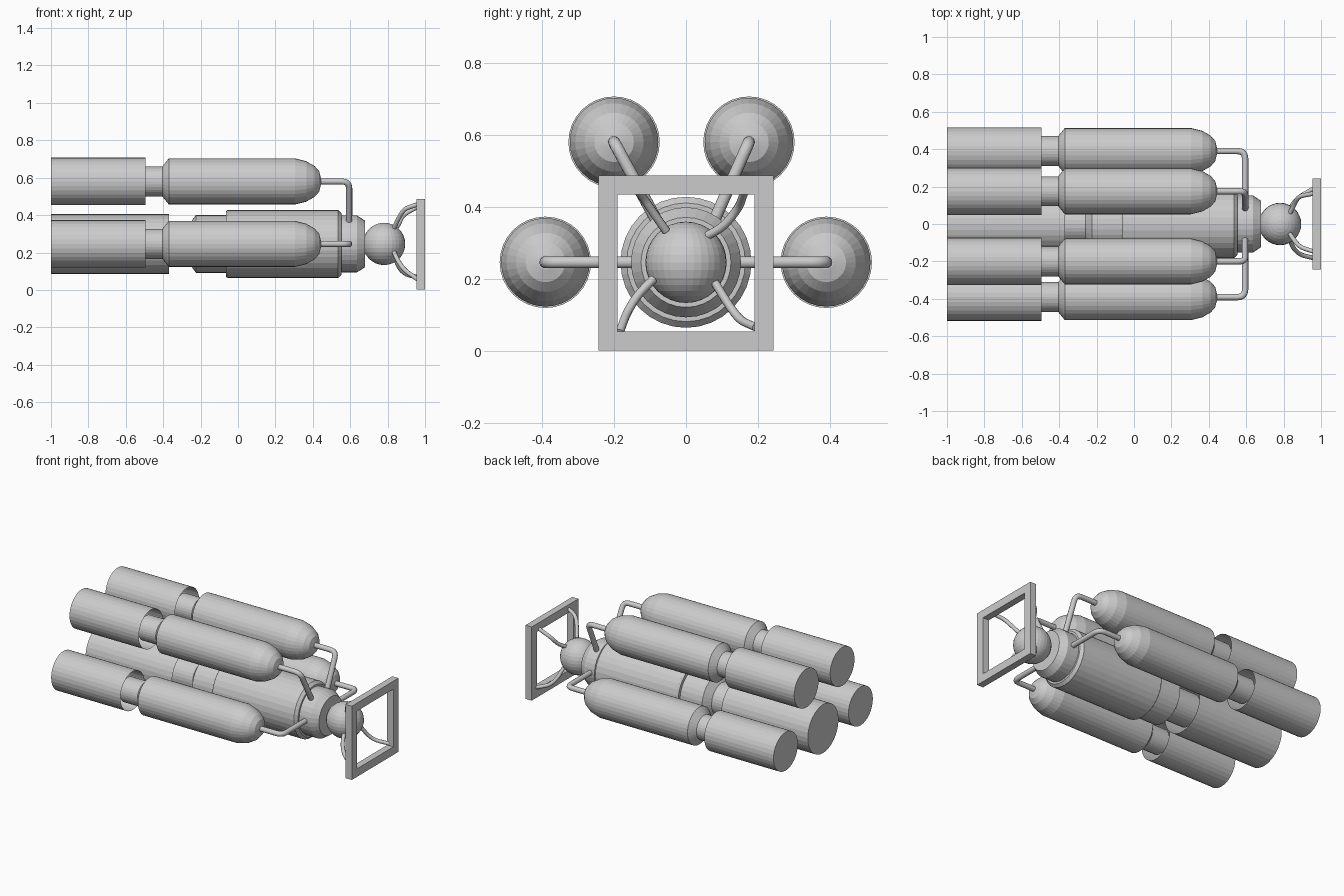
import bpy, bmesh, math
from mathutils import Vector, Matrix

if "Cube" in bpy.data.objects:
    bpy.data.objects.remove(bpy.data.objects["Cube"])

CZ = 0.246  # height of the central axis


def add_object(name, bm, recalc=True):
    if recalc:
        bmesh.ops.recalc_face_normals(bm, faces=bm.faces)
    me = bpy.data.meshes.new(name)
    bm.to_mesh(me)
    bm.free()
    ob = bpy.data.objects.new(name, me)
    bpy.context.collection.objects.link(ob)
    return ob


def lathe(name, profile, y, z, cap_start=True, cap_end=True, n=32):
    """Revolve (x, radius) pairs around an axis along x."""
    bm = bmesh.new()
    rings = []
    for x, r in profile:
        rings.append([bm.verts.new((x, y + r * math.cos(2 * math.pi * i / n),
                                    z + r * math.sin(2 * math.pi * i / n))) for i in range(n)])
    for a, b in zip(rings, rings[1:]):
        for i in range(n):
            j = (i + 1) % n
            bm.faces.new((a[j], a[i], b[i], b[j]))
    if cap_start:
        bm.faces.new(rings[0])
    if cap_end:
        bm.faces.new(rings[-1][::-1])
    return add_object(name, bm)


def tube(name, points, radius, bend=0.04, steps=4):
    """Round pipe along a path with rounded corners."""
    pts = [Vector(p) for p in points]
    path = [pts[0]]
    for a, b, c in zip(pts, pts[1:], pts[2:]):
        d = min(bend, (a - b).length * 0.5, (c - b).length * 0.5)
        p = b + (a - b).normalized() * d
        q = b + (c - b).normalized() * d
        for k in range(steps + 1):
            t = k / steps
            path.append((1 - t) ** 2 * p + 2 * t * (1 - t) * b + t * t * q)
    path.append(pts[-1])
    cu = bpy.data.curves.new(name, 'CURVE')
    cu.dimensions = '3D'
    cu.bevel_depth = radius
    cu.bevel_resolution = 3
    cu.use_fill_caps = True
    sp = cu.splines.new('POLY')
    sp.points.add(len(path) - 1)
    for s, p in zip(sp.points, path):
        s.co = (*p, 1)
    ob = bpy.data.objects.new(name, cu)
    bpy.context.collection.objects.link(ob)
    return ob


# Outer tanks: rear sleeve open at the front, domed tank with neck, feed pipe
tank_profile = [(-0.53, 0.08), (-0.405, 0.08), (-0.37, 0.123), (0.305, 0.123), (0.365, 0.108),
                (0.41, 0.082), (0.434, 0.055), (0.443, 0.02)]
tanks = [("lower_left", -0.391, 0.246, -0.14, 0.246), ("lower_right", 0.39, 0.246, 0.14, 0.246),
         ("upper_left", -0.2, 0.58, -0.075, 0.35), ("upper_right", 0.175, 0.58, 0.073, 0.35)]
for label, y, z, ye, ze in tanks:
    lathe(label + "_rear_sleeve", [(-1, 0.127), (-0.495, 0.127)], y, z, cap_end=False)
    lathe(label + "_tank", tank_profile, y, z)
    tube(label + "_feed_pipe", [(0.42, y, z), (0.594, y, z), (0.594, ye, ze)], 0.017)

# Central body
lathe("central_rear_sleeve", [(-1, 0.16), (-0.37, 0.16)], 0, CZ, cap_end=False)
lathe("central_body", [(-0.42, 0.105), (-0.26, 0.105), (-0.225, 0.155), (-0.065, 0.155),
                       (-0.065, 0.175), (-0.055, 0.182), (0.535, 0.182), (0.553, 0.165),
                       (0.553, 0.153), (0.635, 0.153), (0.678, 0.125)], 0, CZ)

# Ball joint
bm = bmesh.new()
bmesh.ops.create_uvsphere(bm, u_segments=32, v_segments=16, radius=0.113,
                          matrix=Matrix.Translation((0.781, 0, CZ)))
add_object("ball_joint", bm)

# Square docking frame
bm = bmesh.new()
loops = []
for h in (0.243, 0.19):
    for x in (0.955, 1.0):
        loops.append([bm.verts.new((x, sy * h, 0.244 + sz * h))
                      for sy, sz in ((-1, -1), (1, -1), (1, 1), (-1, 1))])
ob_, of_, ib_, if_ = loops
for a, b in ((ob_, of_), (of_, if_), (if_, ib_), (ib_, ob_)):
    for i in range(4):
        j = (i + 1) % 4
        bm.faces.new((a[i], a[j], b[j], b[i]))
add_object("square_frame", bm)

# Curved struts from ball to frame
struts = {
    "upper_left": [(0.835, -0.055, 0.333), (0.862, -0.095, 0.39), (0.89, -0.125, 0.435), (0.97, -0.15, 0.46)],
    "upper_right": [(0.835, 0.06, 0.32), (0.857, 0.105, 0.345), (0.88, 0.148, 0.40), (0.97, 0.165, 0.45)],
    "lower_left": [(0.835, -0.09, 0.2), (0.855, -0.135, 0.155), (0.89, -0.165, 0.105), (0.97, -0.185, 0.05)],
    "lower_right": [(0.835, 0.08, 0.19), (0.857, 0.12, 0.125), (0.89, 0.15, 0.085), (0.97, 0.195, 0.065)],
}
for label, pts in struts.items():
    tube(label + "_strut", pts, 0.012, bend=0.03, steps=3)
